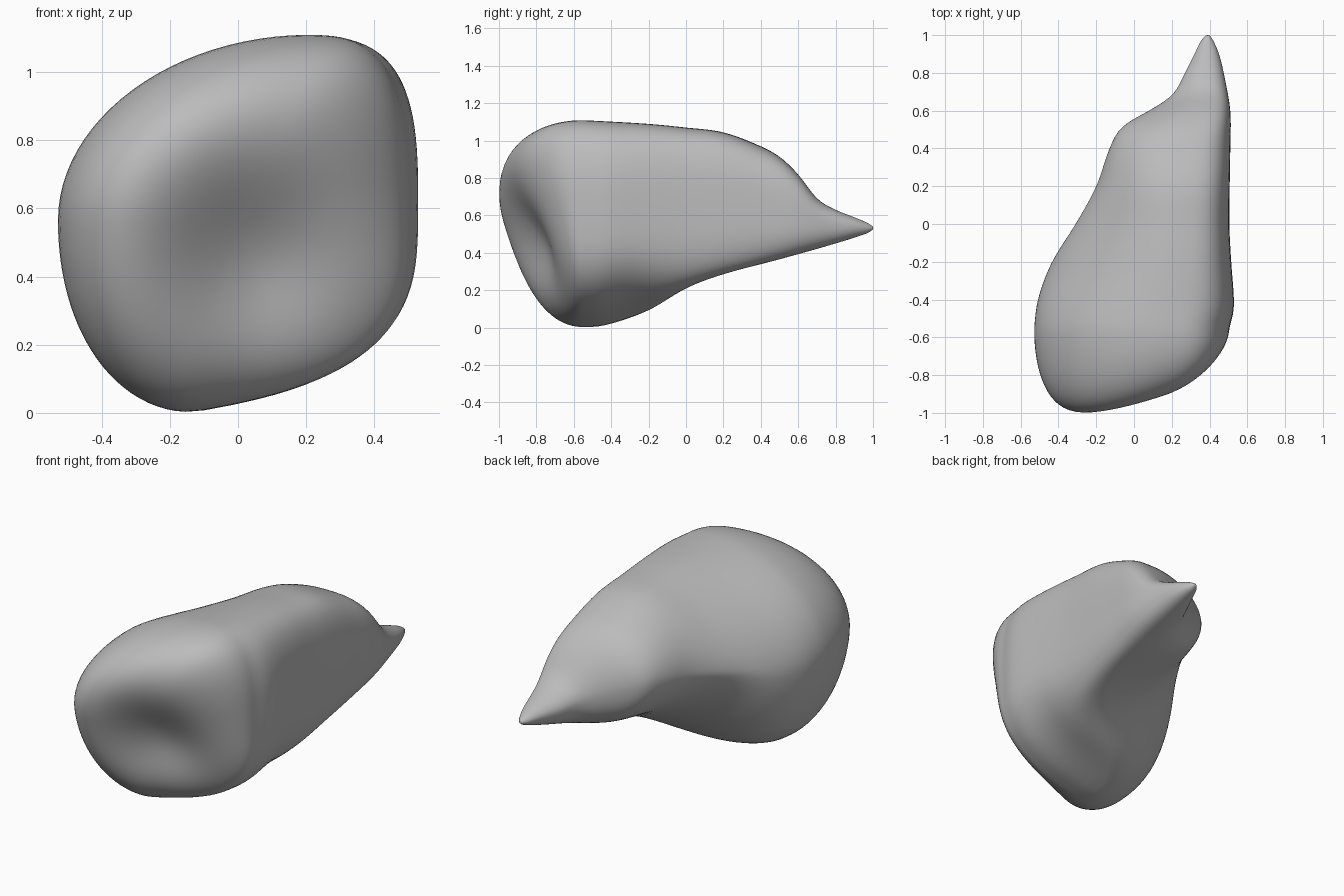
import bpy, bmesh, math
from mathutils import Vector

cube = bpy.data.objects.get("Cube")
if cube:
    bpy.data.objects.remove(cube, do_unlink=True)

SIDES, BODY_ROWS, CAP_ROWS = 96, 64, 26
RIM_Y = -0.55


def track(keys, y):
    """Smooth curve through (y, value) keys."""
    if y <= keys[0][0]:
        return keys[0][1]
    if y >= keys[-1][0]:
        return keys[-1][1]

    def slope(i):
        a, b = keys[max(i - 1, 0)], keys[min(i + 1, len(keys) - 1)]
        return (b[1] - a[1]) / (b[0] - a[0])

    i = next(k for k in range(len(keys) - 1) if y <= keys[k + 1][0])
    (y0, v0), (y1, v1) = keys[i], keys[i + 1]
    h = y1 - y0
    t = (y - y0) / h
    return ((2 * t**3 - 3 * t**2 + 1) * v0 + (t**3 - 2 * t**2 + t) * h * slope(i)
            + (3 * t**2 - 2 * t**3) * v1 + (t**3 - t**2) * h * slope(i + 1))


# Outline of the body from front rim to tail tip
low_x = [(-.55, -.53), (-.4, -.51), (-.2, -.435), (0, -.31), (.2, -.2), (.4, -.13),
         (.52, -.06), (.6, .08), (.68, .2), (.8, .27), (.9, .32), (.97, .355), (1, .38)]
high_x = [(-.55, .505), (-.45, .53), (-.2, .515), (0, .505), (.4, .51), (.6, .51),
          (.8, .475), (.9, .45), (.97, .42), (1, .4)]
top_z = [(-.55, 1.11), (-.2, 1.09), (0, 1.07), (.2, 1.045), (.4, .97), (.5, .915),
         (.6, .82), (.7, .69), (.8, .63), (.9, .59), (.97, .56), (1, .54)]
bottom_z = [(-.55, 0), (-.45, .005), (-.2, .09), (0, .21), (.2, .285), (.5, .365),
            (.8, .45), (.97, .505), (1, .525)]
# Where each section reaches its extremes
crown_x = [(-.55, .2), (.4, .23), (.65, .37), (1, .39)]
keel_x = [(-.55, -.13), (-.25, -.05), (0, .26), (.2, .35), (.5, .38), (1, .39)]
low_x_z = [(-.55, .57), (-.25, .55), (0, .63), (.4, .69), (.55, .66), (.7, .57), (1, .53)]
high_x_z = [(-.55, .6), (.4, .58), (1, .53)]
# Rise of the underside toward +x
keel_rise = [(-.55, .2), (-.3, .18), (0, 0)]
# Squareness of the four quarters, keyed by (x is high, z is high)
power = {
    (True, True): [(-.55, 2.9), (0, 3.6), (.45, 3.6), (.8, 2.3), (1, 2)],
    (False, True): [(-.55, 1.95), (-.05, 1.6), (.4, 1.9), (1, 2)],
    (False, False): [(-.55, 2.1), (-.3, 2.1), (0, 1.55), (.2, 1.6), (.6, 2.1), (1, 2)],
    (True, False): [(-.55, 3.3), (0, 2.9), (.6, 2.5), (1, 2)],
}


def section(y):
    """Closed ring made of four quarter curves."""
    lx, rx, tz, bz = (track(k, y) for k in (low_x, high_x, top_z, bottom_z))
    cx, kx, lz, rz = (track(k, y) for k in (crown_x, keel_x, low_x_z, high_x_z))
    rise = track(keel_rise, y)
    ring = []
    for i in range(SIDES):
        a = math.tau * i / SIDES
        c, s = math.cos(a), math.sin(a)
        mid_x = cx if s >= 0 else kx
        mid_z = rz if c >= 0 else lz
        e = 2 / track(power[c >= 0, s >= 0], y)
        x = mid_x + ((rx if c >= 0 else lx) - mid_x) * abs(c)**e
        edge_z = tz if s >= 0 else bz + rise * max(x - kx, 0)
        z = mid_z + (edge_z - mid_z) * abs(s)**e
        ring.append(Vector((x, y, z)))
    return ring


def face_y(x, z):
    """Tilted front surface with a broad soft hollow."""
    hollow = .12 * math.exp(-((x - .04)**2 + (z - .44)**2) / .075)
    return -1 + .34 * (x + .18) + .25 * (.7 - z) + hollow


# Front cap: rings shrinking toward the middle of the face
rim = section(RIM_Y)
middle = Vector((0, RIM_Y, .55))
cap = []
for r in range(CAP_ROWS):
    s = math.sin((r + .4) / CAP_ROWS * math.pi / 2)
    swell = (1 - s**3)**.46
    ring = []
    for p in rim:
        q = middle.lerp(p, s)
        q.y = RIM_Y + (face_y(q.x, q.z) - RIM_Y) * swell
        ring.append(q)
    cap.append(ring)
nose = Vector((0, face_y(0, .55), .55))
reach = (-1 - RIM_Y) / (min(p.y for ring in cap for p in ring) - RIM_Y)
for p in [p for ring in cap for p in ring] + [nose]:
    p.y = RIM_Y + (p.y - RIM_Y) * reach

# Body rings, closer together toward the tail tip
body = [section(RIM_Y + (1 - RIM_Y) * math.sin(r / BODY_ROWS * math.pi / 2))
        for r in range(BODY_ROWS)]

bm = bmesh.new()
rings = [[bm.verts.new(p) for p in ring] for ring in cap + body]
for a, b in zip(rings, rings[1:]):
    for i in range(SIDES):
        j = (i + 1) % SIDES
        bm.faces.new((a[i], a[j], b[j], b[i]))
for ring, point in ((rings[0], nose), (rings[-1], Vector((.39, 1, .53)))):
    end = bm.verts.new(point)
    for i in range(SIDES):
        bm.faces.new((ring[i], ring[(i + 1) % SIDES], end))
bmesh.ops.recalc_face_normals(bm, faces=bm.faces)
mesh = bpy.data.meshes.new("pebble_body")
bm.to_mesh(mesh)
bm.free()

obj = bpy.data.objects.new("pebble_body", mesh)
bpy.context.collection.objects.link(obj)

# Plain grey surface
grey = bpy.data.materials.new("plain_grey")
grey.use_nodes = True
color = (.5, .5, .5, 1)
grey.diffuse_color = color
grey.node_tree.nodes["Principled BSDF"].inputs["Base Color"].default_value = color
mesh.materials.append(grey)

# Soften the joins between quarter curves
soften = obj.modifiers.new("soften", 'SMOOTH')
soften.factor = .5
soften.iterations = 6

bpy.context.view_layer.objects.active = obj
obj.select_set(True)
bpy.ops.object.shade_smooth()
